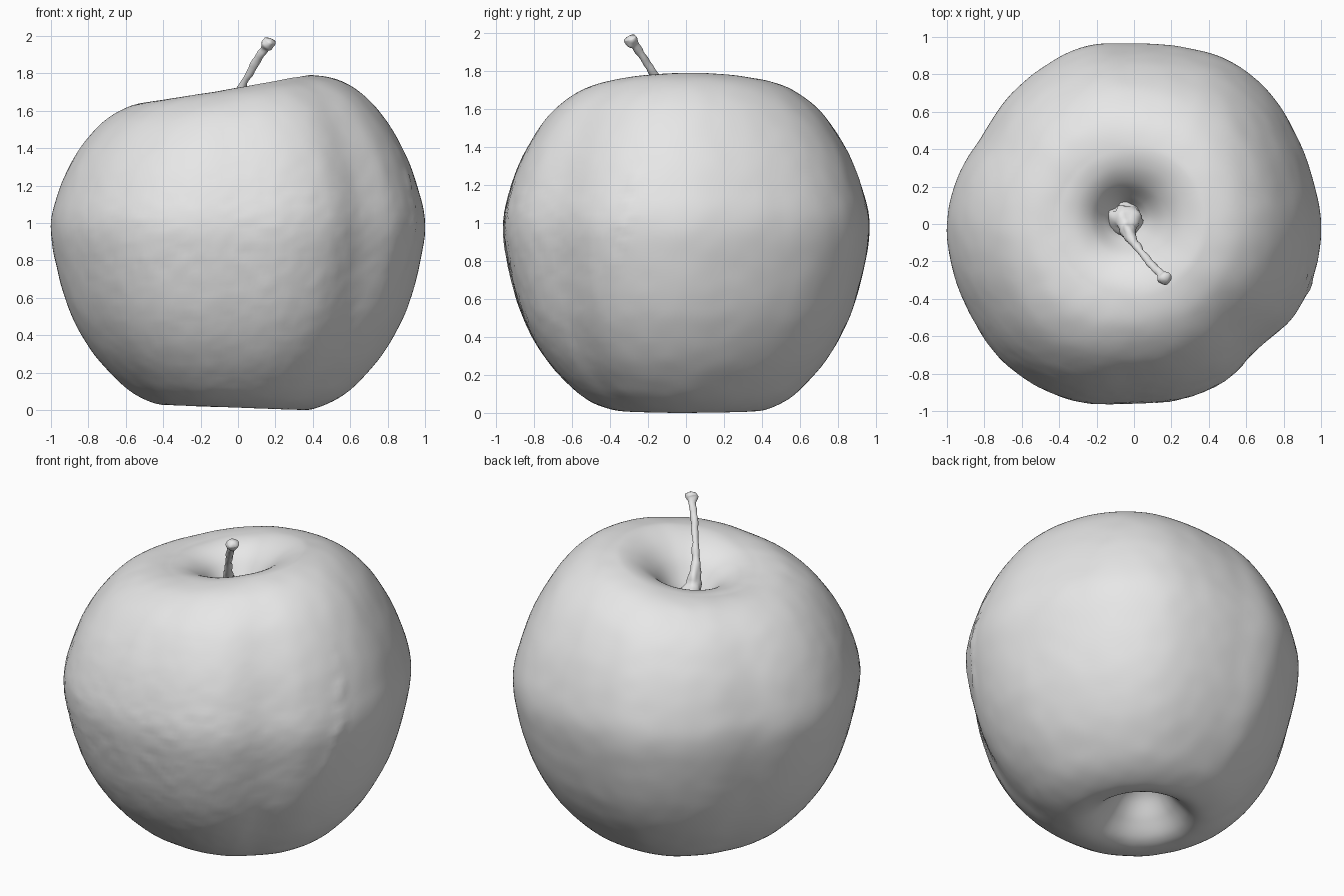
import bpy, bmesh, math
from mathutils import Vector, noise

cube = bpy.data.objects.get("Cube")
if cube:
    bpy.data.objects.remove(cube, do_unlink=True)

grey = bpy.data.materials.new("plain grey")
grey.use_nodes = True
grey.diffuse_color = (0.8, 0.8, 0.8, 1)
grey.node_tree.nodes["Principled BSDF"].inputs["Base Color"].default_value = (0.8, 0.8, 0.8, 1)


def spline(a, b, c, d, t):
    """Catmull-Rom blend from b to c."""
    return 0.5 * (2 * b + (c - a) * t + (2 * a - 5 * b + 4 * c - d) * t * t
                  + (3 * b - a - 3 * c + d) * t ** 3)


def smooth_path(points, steps):
    """Smooth open path through tuples of any size."""
    pts = [points[0]] + list(points) + [points[-1]]
    path = []
    for i in range(1, len(pts) - 2):
        for s in range(steps):
            path.append([spline(*vals, s / steps) for vals in zip(*pts[i - 1:i + 3])])
    path.append(list(points[-1]))
    return path


def skin(name, rings, start, end):
    """Bridge equal rings of points and close both ends to single points."""
    bm = bmesh.new()
    loops = [[bm.verts.new(p) for p in ring] for ring in rings]
    n = len(loops[0])
    first, last = bm.verts.new(start), bm.verts.new(end)
    for j in range(n):
        k = (j + 1) % n
        bm.faces.new((first, loops[0][k], loops[0][j]))
        bm.faces.new((last, loops[-1][j], loops[-1][k]))
        for low, high in zip(loops, loops[1:]):
            bm.faces.new((low[j], low[k], high[k], high[j]))
    bmesh.ops.recalc_face_normals(bm, faces=bm.faces)
    mesh = bpy.data.meshes.new(name)
    bm.to_mesh(mesh)
    bm.free()
    mesh.materials.append(grey)
    mesh.shade_smooth()
    obj = bpy.data.objects.new(name, mesh)
    bpy.context.collection.objects.link(obj)
    return obj


# Fruit outline seen from above: radius every 15 degrees from +x
OUTLINE = [1.0, .985, .99, 1.01, 1.01, .98, .965, .985, .97, .955, .94, .975,
           1.0, 1.0, 1.0, 1.015, 1.01, .99, .96, .97, .97, .94, .985, 1.0]

# Fruit half section from the bottom hollow to the stem hollow: (radius, height)
SECTION = [(0, .28), (.05, .27), (.12, .22), (.2, .12), (.29, .035), (.39, .015),
           (.52, .06), (.64, .15), (.78, .31), (.895, .52), (.97, .77), (1, .99),
           (.96, 1.18), (.875, 1.38), (.74, 1.57), (.58, 1.685), (.42, 1.72),
           (.3, 1.7), (.2, 1.635), (.12, 1.53), (.06, 1.44), (0, 1.42)]
SEGMENTS = 192


def outline(angle):
    pos = angle / math.tau * len(OUTLINE)
    i = int(pos)
    return spline(*(OUTLINE[(i + k) % len(OUTLINE)] for k in (-1, 0, 1, 2)), pos - i)


def fruit_point(f, z, angle):
    c, s = math.cos(angle), math.sin(angle)
    r = f * (1 + (outline(angle) - 1) * f)
    inner = (1 - f * f) ** 4
    x, y = r * c - 0.04 * inner, r * s + 0.03 * inner
    # Shoulder is higher on the +x side, base slightly lower there
    rim = min(1, f / 0.4)
    z += 0.07 * c * rim * (z / 1.72) ** 4 - 0.015 * c * rim * max(0, 1 - z / 0.4)
    p = Vector((x, y, z))
    out = Vector((c * f, s * f, (z - 0.95) * 0.8)).normalized()
    # Fine skin relief, rougher on the front, and a rough scar on the right
    bump = 0.002 * noise.noise(p * 9)
    front = max(0, -s) * f * max(0, 1 - abs(z - 0.8))
    bump += 0.005 * front * noise.noise(p * 24)
    scar_y = -0.40 + 0.25 * max(0, z - 0.7)
    if x > 0 and 0.6 < z < 1.5:
        band = math.exp(-((y - scar_y) / 0.035) ** 2) * math.sin(math.pi * (z - 0.6) / 0.9)
        bump += band * (0.006 + 0.012 * noise.noise(p * 22))
    return p + out * bump


# Fruit
path = smooth_path(SECTION, 8)[1:-1]
rings = [[fruit_point(f, z, math.tau * j / SEGMENTS) for j in range(SEGMENTS)]
         for f, z in path]
skin("fruit", rings, (-0.04, 0.03, 0.28), (-0.04, 0.03, 1.42))

# Stem: flared ragged foot, thin leaning stalk, knobbed tip (x, y, z, radius)
STEM = [(-.04, .03, 1.40, .13), (-.04, .02, 1.46, .1), (-.035, -.01, 1.53, .055),
        (-.02, -.06, 1.61, .032), (.015, -.12, 1.71, .021), (.085, -.205, 1.84, .02),
        (.14, -.265, 1.93, .023), (.162, -.285, 1.955, .034), (.172, -.295, 1.975, .03)]
stem_path = smooth_path(STEM, 6)
centres = [Vector(p[:3]) for p in stem_path]
stem_rings = []
for i, (centre, p) in enumerate(zip(centres, stem_path)):
    tangent = centres[min(i + 1, len(centres) - 1)] - centres[max(i - 1, 0)]
    side = tangent.cross(Vector((1, 1, 0))).normalized()
    other = tangent.cross(side).normalized()
    ring = []
    for j in range(24):
        a = math.tau * j / 24
        offset = (side * math.cos(a) + other * math.sin(a)) * p[3]
        ring.append(centre + offset * (1 + 0.45 * noise.noise((centre + offset) * 22)))
    stem_rings.append(ring)
skin("stem", stem_rings, centres[0], centres[-1] + Vector((.006, -.006, .01)))
